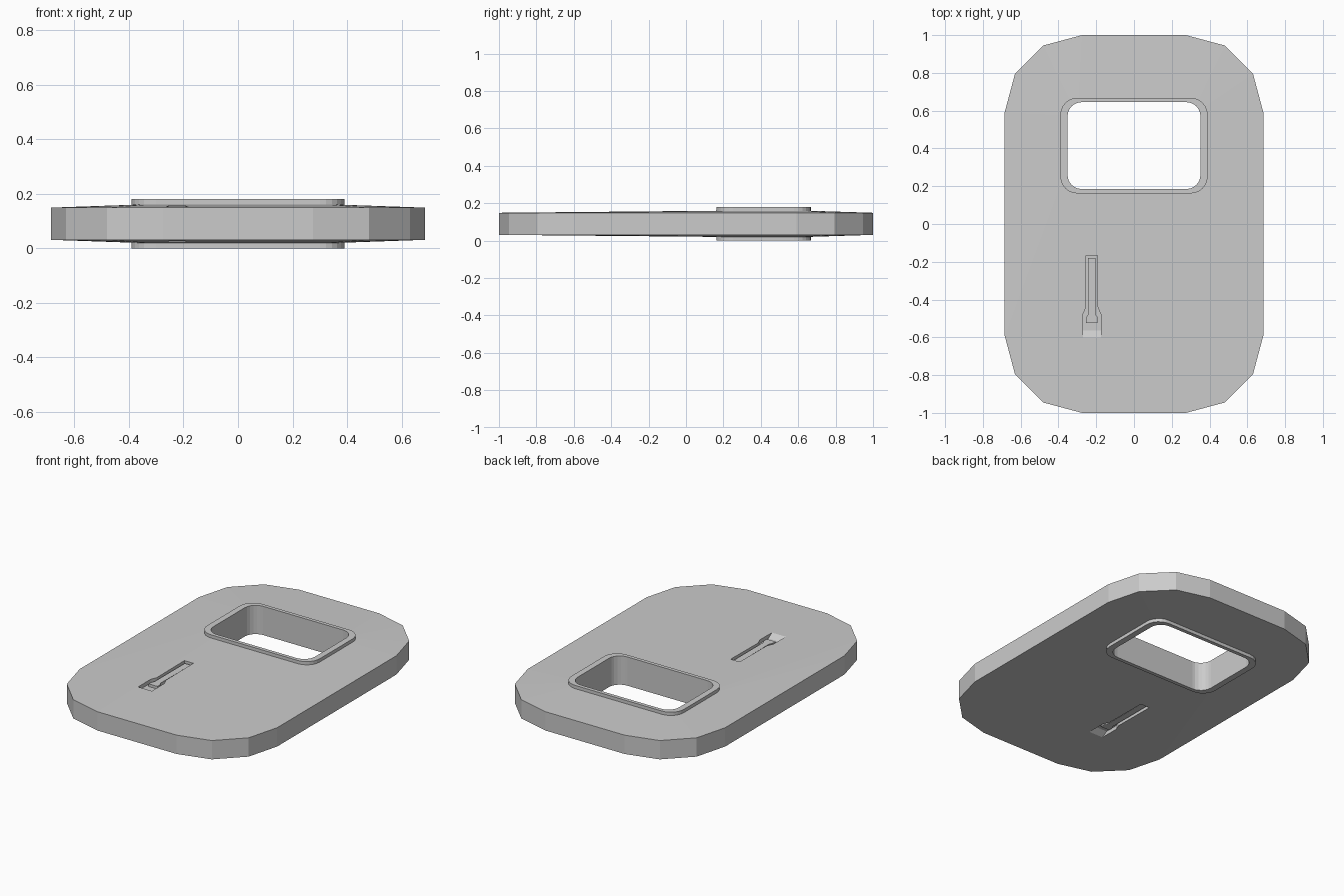
import bpy, bmesh
from math import cos, sin, pi

if "Cube" in bpy.data.objects:
    bpy.data.objects.remove(bpy.data.objects["Cube"])

MID = 0.09  # mid-plane of the slab


def rounded(hx, hy, cy, r, seg):
    """Counter-clockwise rounded rectangle outline."""
    pts = []
    for q, (sx, sy) in enumerate([(1, 1), (-1, 1), (-1, -1), (1, -1)]):
        for i in range(seg + 1):
            a = (q + i / seg) * pi / 2
            pts.append((sx * (hx - r) + r * cos(a), cy + sy * (hy - r) + r * sin(a)))
    return pts


def finish(name, bm):
    bmesh.ops.recalc_face_normals(bm, faces=bm.faces)
    mesh = bpy.data.meshes.new(name)
    bm.to_mesh(mesh)
    bm.free()
    ob = bpy.data.objects.new(name, mesh)
    bpy.context.collection.objects.link(ob)
    return ob


def ring_solid(name, outer, inner, zo, zi):
    """Plate with a hole; zo / zi are half thicknesses at rim and hole."""
    bm = bmesh.new()
    loops = [[bm.verts.new((x, y, MID + z)) for x, y in pts]
             for pts, z in ((outer, zo), (inner, zi), (inner, -zi), (outer, -zo))]
    n = len(outer)
    for k in range(4):
        a, b = loops[k], loops[(k + 1) % 4]
        for i in range(n):
            j = (i + 1) % n
            bm.faces.new((a[i], a[j], b[j], b[i]))
    bmesh.ops.triangulate(bm, faces=[f for f in bm.faces if len(f.verts) == 4])
    return finish(name, bm)


CX = -0.223  # centre line of the slot


def prism(name, half, side, z_top, z_floor, ramp=None):
    """Symmetric outline extruded in z; optional (y, z) ramp at its front end."""
    pts = [(CX - w, y) for w, y in half] + [(CX + w, y) for w, y in reversed(half)]
    n = len(half)
    zs = [z_floor] * (2 * n)
    if ramp is not None:
        zs[n - 1] = zs[n] = ramp
    bm = bmesh.new()
    top = [bm.verts.new((x, y, MID + side * z_top)) for x, y in pts]
    low = [bm.verts.new((x, y, MID + side * z)) for (x, y), z in zip(pts, zs)]
    bm.faces.new(top)
    for i in range(2 * n):
        j = (i + 1) % (2 * n)
        bm.faces.new((top[i], top[j], low[j], low[i]))
    if ramp is None:
        bm.faces.new(low)
    else:
        bm.faces.new(low[:n - 1] + low[n + 1:])
        bm.faces.new(low[n - 2:n + 2])
    return finish(name, bm)


# slab, slightly crowned towards the window
slab = ring_solid("slab", rounded(0.685, 1.0, 0, 0.41, 3),
                  rounded(0.372, 0.238, 0.415, 0.08, 3), 0.059, 0.07)

# raised frame lining the window
ring_solid("window_frame", rounded(0.39, 0.253, 0.415, 0.09, 6),
           rounded(0.352, 0.23, 0.415, 0.075, 6), 0.09, 0.09)

# slot with ramped front end, and the tongue inside it, on both faces
slot = [(0.031, -0.168), (0.031, -0.44), (0.048, -0.48), (0.048, -0.565), (0.048, -0.602)]
tongue = [(0.02, -0.18), (0.02, -0.48), (0.03, -0.492), (0.03, -0.523)]
for side, label in ((1, "top"), (-1, "bottom")):
    cutter = prism("slot_cutter", slot, side, 0.11, 0.04, ramp=0.063)
    cutter.hide_render = True
    mod = slab.modifiers.new("slot", 'BOOLEAN')
    mod.operation = 'DIFFERENCE'
    mod.solver = 'EXACT'
    mod.object = cutter
    bpy.context.view_layer.objects.active = slab
    bpy.ops.object.modifier_apply(modifier=mod.name)
    bpy.data.objects.remove(cutter)
    prism("tongue_" + label, tongue, side, 0.057, 0.035)
